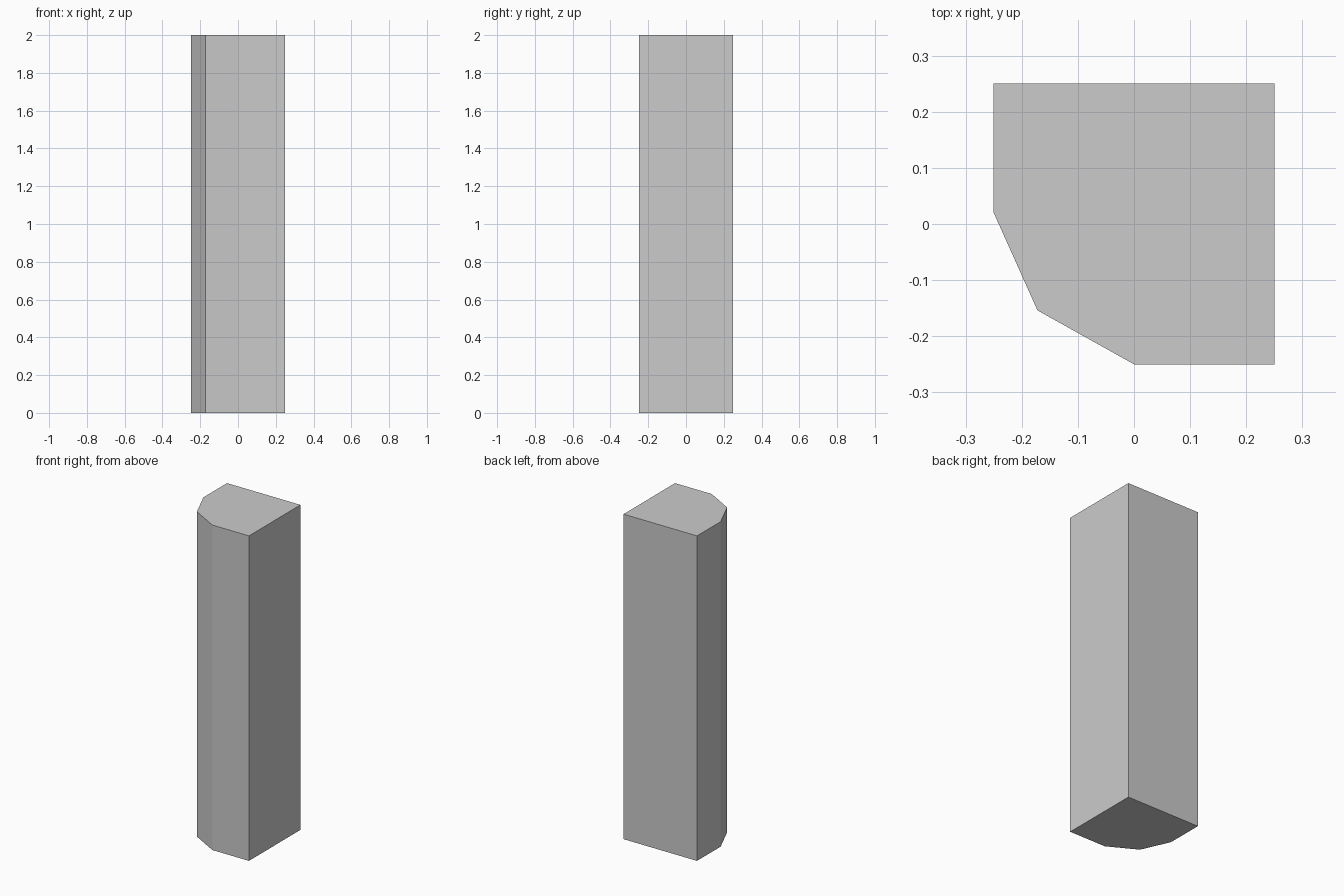
import bpy
import bmesh

if "Cube" in bpy.data.objects:
    bpy.data.objects.remove(bpy.data.objects["Cube"])

# Pillar footprint: square with one faceted corner (front left)
H = 2.0
profile = [(0.25, -0.25), (0.25, 0.25), (-0.25, 0.25),
           (-0.25, 0.02), (-0.172, -0.154), (0.0, -0.25)]

# Extrude the footprint upwards into a closed prism
bm = bmesh.new()
base = bm.faces.new([bm.verts.new((x, y, 0)) for x, y in profile])
result = bmesh.ops.extrude_face_region(bm, geom=[base], use_keep_orig=True)
top = [g for g in result["geom"] if isinstance(g, bmesh.types.BMVert)]
bmesh.ops.translate(bm, verts=top, vec=(0, 0, H))
bmesh.ops.recalc_face_normals(bm, faces=bm.faces[:])

mesh = bpy.data.meshes.new("pillar")
bm.to_mesh(mesh)
bm.free()
pillar = bpy.data.objects.new("pillar", mesh)
bpy.context.collection.objects.link(pillar)
